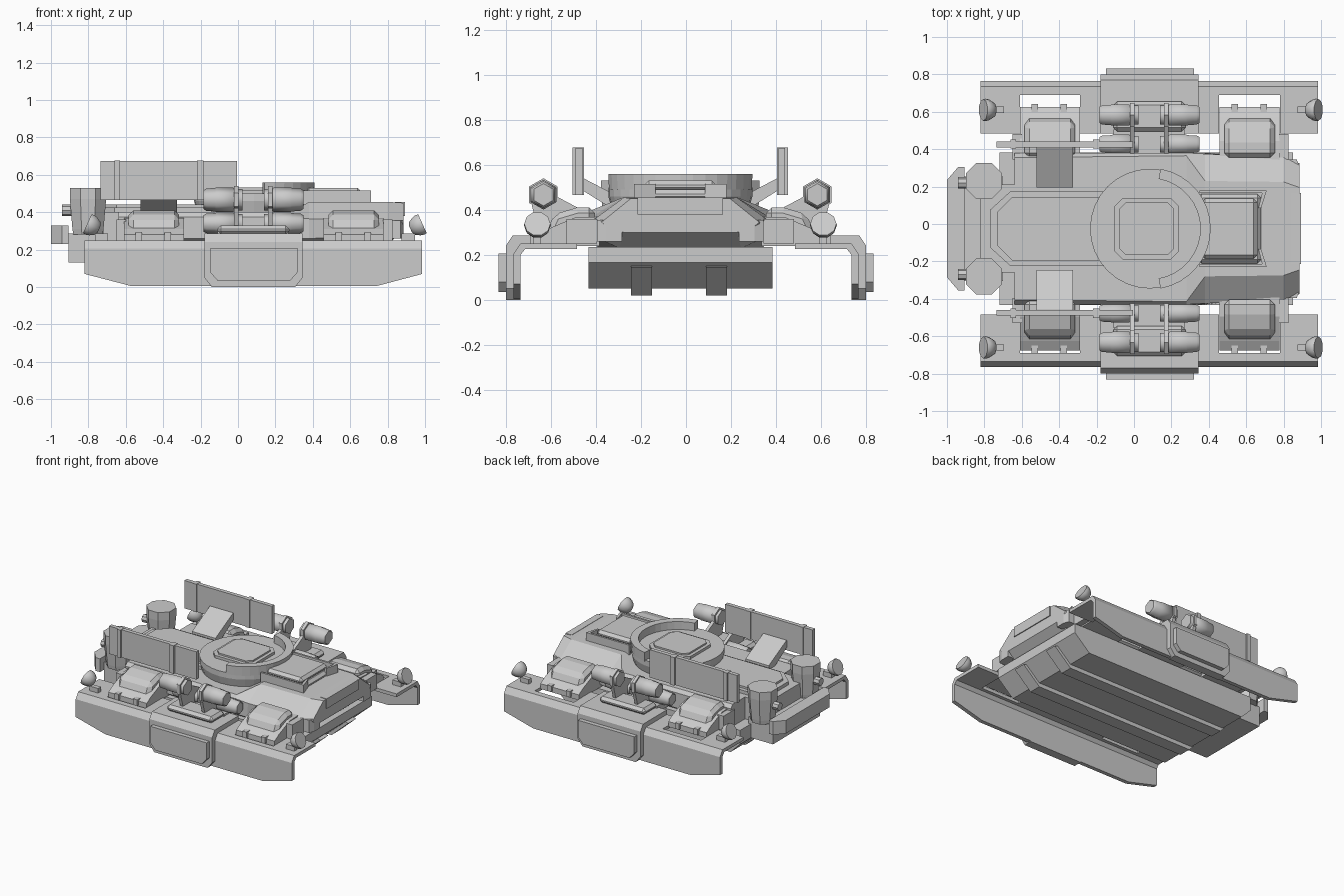
import bpy, bmesh, math
from mathutils import Vector, Matrix

YC = -0.025  # centre line of the hull


def mesh(name, verts, faces, smooth=False):
    me = bpy.data.meshes.new(name)
    me.from_pydata([tuple(v) for v in verts], [], faces)
    bm = bmesh.new()
    bm.from_mesh(me)
    bmesh.ops.recalc_face_normals(bm, faces=bm.faces)
    for f in bm.faces:
        f.smooth = smooth and len(f.verts) == 4
    bm.to_mesh(me)
    bm.free()
    ob = bpy.data.objects.new(name, me)
    bpy.context.collection.objects.link(ob)
    return ob


def loft(name, rings, smooth=False):
    n = len(rings[0])
    verts = [p for r in rings for p in r]
    faces = [list(range(n)), list(range(len(verts) - n, len(verts)))]
    for k in range(len(rings) - 1):
        for i in range(n):
            j = (i + 1) % n
            faces.append([k * n + i, k * n + j, (k + 1) * n + j, (k + 1) * n + i])
    return mesh(name, verts, faces, smooth)


def prism(name, pts, axis, lo, hi):
    put = {'x': lambda a, b, t: (t, a, b), 'y': lambda a, b, t: (a, t, b),
           'z': lambda a, b, t: (a, b, t)}[axis]
    return loft(name, [[put(a, b, t) for a, b in pts] for t in (lo, hi)])


def box(name, x0, x1, y0, y1, z0, z1):
    return prism(name, [(x0, y0), (x1, y0), (x1, y1), (x0, y1)], 'z', z0, z1)


def octo(x0, x1, y0, y1, c):
    return [(x0 + c, y0), (x1 - c, y0), (x1, y0 + c), (x1, y1 - c),
            (x1 - c, y1), (x0 + c, y1), (x0, y1 - c), (x0, y0 + c)]


def lathe(name, origin, direction, stations, n, phase=0, smooth=False):
    q = Vector(direction).to_track_quat('Z', 'Y')
    rings = [[Vector(origin) + q @ Vector((r * math.cos(2 * math.pi * i / n + phase),
              r * math.sin(2 * math.pi * i / n + phase), t)) for i in range(n)]
             for t, r in stations]
    return loft(name, rings, smooth)


def bevel(ob, w):
    m = ob.modifiers.new("bevel", 'BEVEL')
    m.width, m.segments = w, 1
    return ob


def sym(pts):
    return [(YC + y, z) for y, z in pts] + [(YC - y, z) for y, z in reversed(pts)]


# hull tub, floor rails, rear boxes and bumper
prism("hull_tub", [(-0.72, 0.13), (-0.64, 0.05), (0.72, 0.05), (0.85, 0.165), (0.85, 0.235),
                   (-0.72, 0.235)], 'y', YC - 0.408, YC + 0.408)
for y in (-0.172, 0.16):
    prism("floor_rail", [(-0.66, 0.06), (-0.62, 0.02), (0.72, 0.02), (0.86, 0.145), (0.8, 0.16),
                         (0.6, 0.1), (-0.6, 0.1)], 'y', YC + y - 0.047, YC + y + 0.047)
box("rear_box", -0.905, -0.70, YC - 0.28, YC + 0.28, 0.13, 0.285)
box("rear_neck", -0.72, -0.58, YC - 0.235, YC + 0.235, 0.13, 0.40)
box("rear_deck", -0.82, -0.6, YC - 0.2, YC + 0.2, 0.27, 0.40)
prism("rear_bumper", [(-0.905, YC - 0.33), (-0.94, YC - 0.33), (-1.0, YC - 0.26), (-1.0, YC + 0.26),
                      (-0.94, YC + 0.33), (-0.905, YC + 0.33)], 'z', 0.23, 0.33)

# upper hull with sloped nose shoulders
hull = [(-0.64, [(0.36, 0.23), (0.405, 0.26), (0.405, 0.375), (0.38, 0.40)]),
        (0.28, [(0.36, 0.23), (0.405, 0.26), (0.405, 0.375), (0.39, 0.40)]),
        (0.38, [(0.36, 0.23), (0.405, 0.26), (0.40, 0.365), (0.255, 0.455)]),
        (0.80, [(0.27, 0.23), (0.36, 0.27), (0.38, 0.36), (0.25, 0.455)]),
        (0.885, [(0.25, 0.30), (0.31, 0.31), (0.35, 0.345), (0.22, 0.45)])]
loft("upper_hull", [[(x, y, z) for y, z in sym(p)] for x, p in hull])
box("nose_lip", 0.84, 0.892, YC - 0.19, YC + 0.19, 0.38, 0.455)
prism("engine_deck", [(-0.77, YC - 0.10), (-0.66, YC - 0.2), (0.1, YC - 0.2), (0.1, YC + 0.2),
                      (-0.66, YC + 0.2), (-0.77, YC + 0.10)], 'z', 0.39, 0.425)
prism("engine_cover", [(-0.73, YC - 0.09), (-0.65, YC - 0.17), (0.1, YC - 0.17), (0.1, YC + 0.17),
                       (-0.65, YC + 0.17), (-0.73, YC + 0.09)], 'z', 0.42, 0.44)

# turret ring, raised arc and hatch
lathe("turret_base", (0.085, YC, 0), (0, 0, 1), [(0.39, 0.3), (0.46, 0.32), (0.50, 0.32)], 32)
arc = []
for i in range(17):
    a = math.radians(-80 + 10 * i)
    arc.append([(0.085 + r * math.cos(a), YC + r * math.sin(a), z)
                for r, z in ((0.27, 0.49), (0.322, 0.49), (0.325, 0.56), (0.27, 0.56))])
loft("turret_arc", arc)
prism("turret_hatch", octo(-0.105, 0.24, YC - 0.165, YC + 0.165, 0.045), 'z', 0.49, 0.52)
prism("turret_hatch_lid", octo(-0.08, 0.215, YC - 0.14, YC + 0.14, 0.035), 'z', 0.52, 0.532)

# driver hatch
bevel(box("driver_hatch_base", 0.34, 0.68, YC - 0.185, YC + 0.185, 0.44, 0.49), 0.02)
bevel(box("driver_hatch", 0.36, 0.66, YC - 0.16, YC + 0.16, 0.48, 0.53), 0.02)

# fenders with openings, side armour
def fender_ring(x, zb, out, top, lip):
    return [(x, out, zb), (x, out, top - 0.045), (x, out - 0.03, top), (x, lip, top),
            (x, lip, 0.225), (x, 0.715, 0.225), (x, 0.735, 0.2), (x, 0.735, zb)]


def flip(ring, s):
    return [(x, y * s, z) for x, y, z in ring]


for s in (1, -1):
    loft("fender_side", [flip(fender_ring(x, zb, 0.765, 0.25, 0.69), s) for x, zb in
                         ((-0.82, 0.07), (-0.57, 0.005), (0.74, 0.005), (0.985, 0.07))])
    for x0, x1 in ((-0.82, -0.61), (-0.29, 0.455), (0.78, 0.985)):
        box("fender_top", x0, x1, s * 0.485, s * 0.692, 0.225, 0.25)
    loft("fender_band", [flip(fender_ring(x, zb, 0.80, 0.285, 0.485), s) for x, zb in
                         ((-0.18, 0.05), (-0.14, 0), (0.305, 0), (0.345, 0.05))])
    prism("side_plate", [(-0.15, 0.205), (-0.15, 0.08), (-0.11, 0.035), (0.28, 0.035),
                         (0.32, 0.08), (0.32, 0.205)], 'y', s * 0.79, s * 0.832)

    def Y(v):
        return YC + s * v

    # stowage bins with lids and hinges
    for xc in (-0.45, 0.618):
        prism("bin_base", [(Y(0.36), 0.24), (Y(0.36), 0.37), (Y(0.47), 0.365), (Y(0.60), 0.31),
                           (Y(0.65), 0.28), (Y(0.65), 0.24)], 'x', xc - 0.16, xc + 0.16)
        bevel(prism("bin_lid", [(Y(0.38), 0.28), (Y(0.38), 0.41), (Y(0.46), 0.41), (Y(0.56), 0.38),
                                (Y(0.605), 0.28)], 'x', xc - 0.135, xc + 0.135), 0.025)
        for dx in (-0.08, 0.075):
            box("bin_hinge", xc + dx - 0.017, xc + dx + 0.017, Y(0.62), Y(0.667), 0.25, 0.295)
    for x0, x1 in ((-0.65, -0.60), (0.775, 0.825)):
        box("bin_bracket", x0, x1, Y(0.37), Y(0.505), 0.25, 0.36)

    # canisters on their cradle
    bevel(box("canister_base", -0.11, 0.275, Y(0.52), Y(0.68), 0.28, 0.33), 0.02)
    box("canister_deck", -0.11, 0.27, Y(0.37), Y(0.53), 0.25, 0.30)
    for cy, cz, r in ((0.608, 0.467, 0.066), (0.452, 0.34, 0.058)):
        for x0, d in ((-0.185, 1), (0.35, -1)):
            lathe("canister", (x0, Y(cy), cz), (d, 0, 0),
                  [(0, r * 0.75), (0.015, r * 0.9), (0.06, r * 0.95), (0.07, r), (0.16, r),
                   (0.165, r * 0.88), (0.21, r * 0.88)], 6, math.pi / 2, True)
    for x in (-0.01, 0.172):
        lathe("canister_strap", (x - 0.012, Y(0.608), 0.467), (1, 0, 0), [(0, 0.073), (0.024, 0.073)], 6,
              math.pi / 2)
        prism("canister_bracket", [(Y(0.39), 0.28), (Y(0.40), 0.38), (Y(0.57), 0.47), (Y(0.66), 0.42),
                                   (Y(0.62), 0.28)], 'x', x - 0.012, x + 0.012)

    # raised side screens on sloping struts
    box("side_screen", -0.735, -0.005, Y(0.435), Y(0.465), 0.465, 0.675)
    for x0, x1 in ((-0.66, -0.63), (-0.22, -0.185)):
        box("screen_rib", x0, x1, Y(0.428), Y(0.478), 0.465, 0.677)
    prism("screen_strut", [(Y(0.22), 0.39), (Y(0.22), 0.43), (Y(0.43), 0.54), (Y(0.44), 0.54),
                           (Y(0.44), 0.49), (Y(0.28), 0.39)], 'x', -0.52, -0.325)

    # exhaust drums
    lathe("exhaust_drum", (-0.802, Y(0.255), 0.28), (0, 0, 1),
          [(0, 0.085), (0.03, 0.09), (0.19, 0.105), (0.25, 0.105)], 8, math.pi / 8)
    lathe("exhaust_knob", (-0.94, Y(0.245), 0.41), (1, 0, 0), [(0, 0.03), (0.06, 0.03)], 8)

    # corner lamps
    for x, d in ((-0.765, -1), (0.945, 1)):
        lathe("lamp", (x, Y(0.635), 0.32), (d, 0, 0.45),
              [(-0.025, 0.02), (-0.015, 0.04), (0.01, 0.055), (0.03, 0.06), (0.045, 0.058)], 10, 0, True)
        box("lamp_foot", x - d * 0.07, x, Y(0.618), Y(0.652), 0.24, 0.285)

    # angled guards beside the driver hatch
    prism("hatch_guard", [(0.35, Y(0.19)), (0.35, Y(0.205)), (0.71, Y(0.205)), (0.68, Y(0.11)),
                          (0.665, Y(0.11)), (0.685, Y(0.19))], 'z', 0.44, 0.515)
    # nose shoulder blocks
    prism("nose_block", [(0.82, Y(0.26)), (0.82, Y(0.37)), (0.87, Y(0.37)), (0.885, Y(0.33)),
                         (0.885, Y(0.26))], 'z', 0.26, 0.355)
